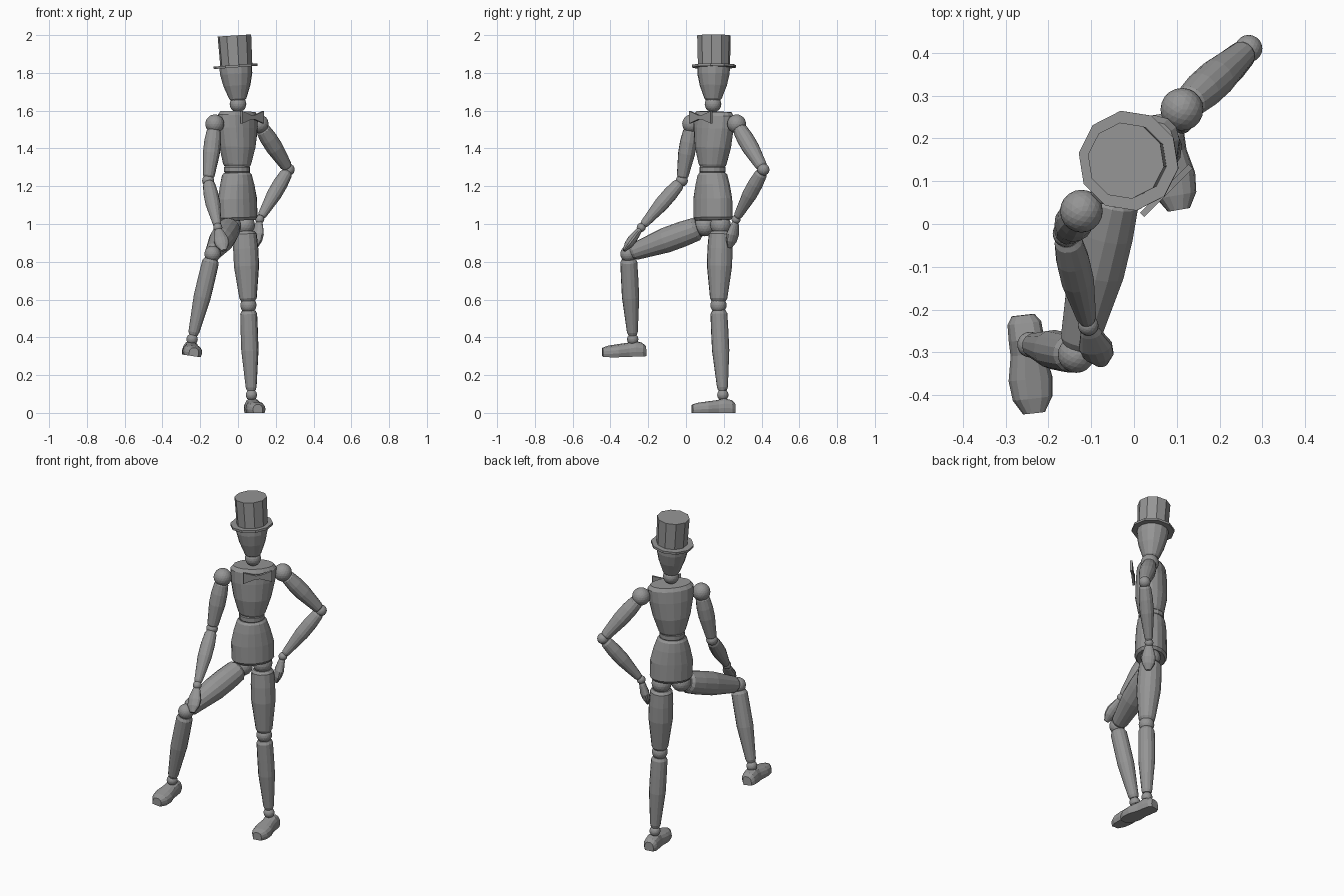
import bpy, bmesh, math
from mathutils import Vector

cube = bpy.data.objects.get("Cube")
if cube:
    bpy.data.objects.remove(cube)

LEFT = Vector((1, 1, 0)).normalized()      # body turned 45 degrees
FRONT = Vector((1, -1, 0)).normalized()
X = Vector((1, 0, 0))

# Dark grey finish for the whole figure
GREY = (.3, .3, .3, 1)
finish_material = bpy.data.materials.new("dark_grey")
finish_material.use_nodes = True
finish_material.diffuse_color = GREY
finish_material.node_tree.nodes["Principled BSDF"].inputs["Base Color"].default_value = GREY


def ring(count):
    return [(math.cos(math.tau * (i + 0.5) / count), math.sin(math.tau * (i + 0.5) / count))
            for i in range(count)]


def finish(name, bm):
    bmesh.ops.recalc_face_normals(bm, faces=bm.faces)
    mesh = bpy.data.meshes.new(name)
    bm.to_mesh(mesh)
    bm.free()
    mesh.materials.append(finish_material)
    obj = bpy.data.objects.new(name, mesh)
    bpy.context.collection.objects.link(obj)


def loft(name, start, end, stations, side=LEFT, section=ring(14)):
    """Skin a section along start-end; stations are (t, half width, half depth)."""
    start, end = Vector(start), Vector(end)
    axis = (end - start).normalized()
    wide = (side - axis * side.dot(axis)).normalized()
    deep = axis.cross(wide)
    bm = bmesh.new()
    loops = [[bm.verts.new(start.lerp(end, t) + wide * (x * w) + deep * (y * d))
              for x, y in section] for t, w, d in stations]
    n = len(section)
    for low, high in zip(loops, loops[1:]):
        for i in range(n):
            j = (i + 1) % n
            bm.faces.new((low[i], low[j], high[j], high[i]))
    bm.faces.new(loops[0])
    bm.faces.new(loops[-1])
    finish(name, bm)


def limb(name, start, end, r0, mid, r1):
    profile = [(0, r0 * .8), (.04, r0), (.25, mid), (.5, mid), (.96, r1), (1, r1 * .8)]
    loft(name, start, end, [(t, r, r) for t, r in profile])


def ball(name, centre, radius):
    bm = bmesh.new()
    bmesh.ops.create_icosphere(bm, subdivisions=3, radius=radius)
    bmesh.ops.translate(bm, verts=bm.verts, vec=Vector(centre))
    finish(name, bm)


def hand(name, wrist, tip, side):
    loft(name, wrist, tip, [(0, .015, .012), (.15, .025, .018), (.5, .04, .025),
                            (.75, .036, .021), (1, .014, .008)], side)


def foot(name, heel, toe, side):
    sole = [(-.9, 0), (.9, 0), (1, .35), (.93, .65), (.72, .88), (.35, 1),
            (-.35, 1), (-.72, .88), (-.93, .65), (-1, .35)]
    loft(name, heel, toe, [(0, .027, .05), (.08, .04, .067), (.25, .042, .077),
                           (.4, .041, .068), (.65, .052, .06), (.85, .047, .054),
                           (1, .026, .044)], side, sole)


# Hat and head
loft("hat_crown", (-.009, .148, 1.84), (-.019, .148, 1.998),
     [(0, .086, .086), (1, .09, .09)], section=ring(10))
loft("hat_brim", (-.012, .148, 1.829), (-.013, .148, 1.842),
     [(0, .118, .118), (1, .118, .118)], section=ring(10))
loft("head", (0, .143, 1.653), (-.012, .146, 1.83),
     [(0, .036, .036), (.06, .046, .046), (.45, .072, .072), (.8, .086, .086), (1, .087, .087)])
ball("neck", (0, .143, 1.635), .044)

# Trunk
loft("chest", (-.005, .14, 1.305), (0, .148, 1.595),
     [(0, .07, .066), (.04, .077, .072), (.35, .105, .088), (.7, .124, .086),
      (.93, .128, .08), (1, .112, .068)], section=ring(18))
loft("waist", (-.005, .14, 1.265), (-.005, .14, 1.312),
     [(0, .06, .06), (.25, .07, .07), (.75, .07, .07), (1, .06, .06)])
loft("pelvis", (0, .143, 1.02), (-.006, .14, 1.272),
     [(0, .106, .078), (.06, .118, .089), (.45, .118, .087), (.75, .1, .083),
      (.95, .083, .076), (1, .072, .066)], section=ring(18))

# Bow tie: two flared wings pinched at the knot
bow_at = Vector((.076, .078, 1.565))
loft("bow_tie", bow_at - LEFT * .08, bow_at + LEFT * .08,
     [(0, .033, .007), (.42, .011, .007), (.58, .011, .007), (1, .033, .007)],
     Vector((0, 0, 1)), [(-1, -1), (1, -1), (1, 1), (-1, 1)])

# Arms: shoulder, elbow, wrist, fingertip and palm direction
arms = {
    "right": ((-.123, .03, 1.53), (-.158, -.022, 1.23), (-.107, -.237, .982),
              (-.075, -.328, .86), X),
    "left": ((.112, .268, 1.53), (.268, .41, 1.288), (.115, .265, 1.025),
             (.093, .232, .875), FRONT),
}
for side, (shoulder, elbow, wrist, tip, palm) in arms.items():
    s, e, w = Vector(shoulder), Vector(elbow), Vector(wrist)
    ball(side + "_shoulder", s, .05)
    limb(side + "_upper_arm", s.lerp(e, .1), s.lerp(e, .95), .039, .045, .031)
    ball(side + "_elbow", e, .032)
    limb(side + "_forearm", e.lerp(w, .06), w.lerp(e, .05), .033, .039, .023)
    ball(side + "_wrist", w, .024)
    hand(side + "_hand", w.lerp(Vector(tip), .05), tip, palm)

# Legs: hip, knee, ankle, heel, toe and foot width direction
legs = {
    "right": ((-.038, .1, .99), (-.135, -.305, .842), (-.243, -.282, .39),
              (-.262, -.213, .304), (-.236, -.442, .3), Vector((1, 0, -.15))),
    "left": ((.035, .183, .995), (.055, .172, .57), (.071, .195, .095),
             (.067, .258, 0), (.105, .033, 0), X),
}
for side, (hip, knee, ankle, heel, toe, across) in legs.items():
    h, k, a = Vector(hip), Vector(knee), Vector(ankle)
    ball(side + "_hip", h, .055)
    limb(side + "_thigh", h.lerp(k, .08), k.lerp(h, .05), .062, .067, .046)
    ball(side + "_knee", k, .043)
    limb(side + "_shin", k.lerp(a, .06), a.lerp(k, .05), .045, .046, .029)
    ball(side + "_ankle", a, .03)
    foot(side + "_foot", heel, toe, across)
